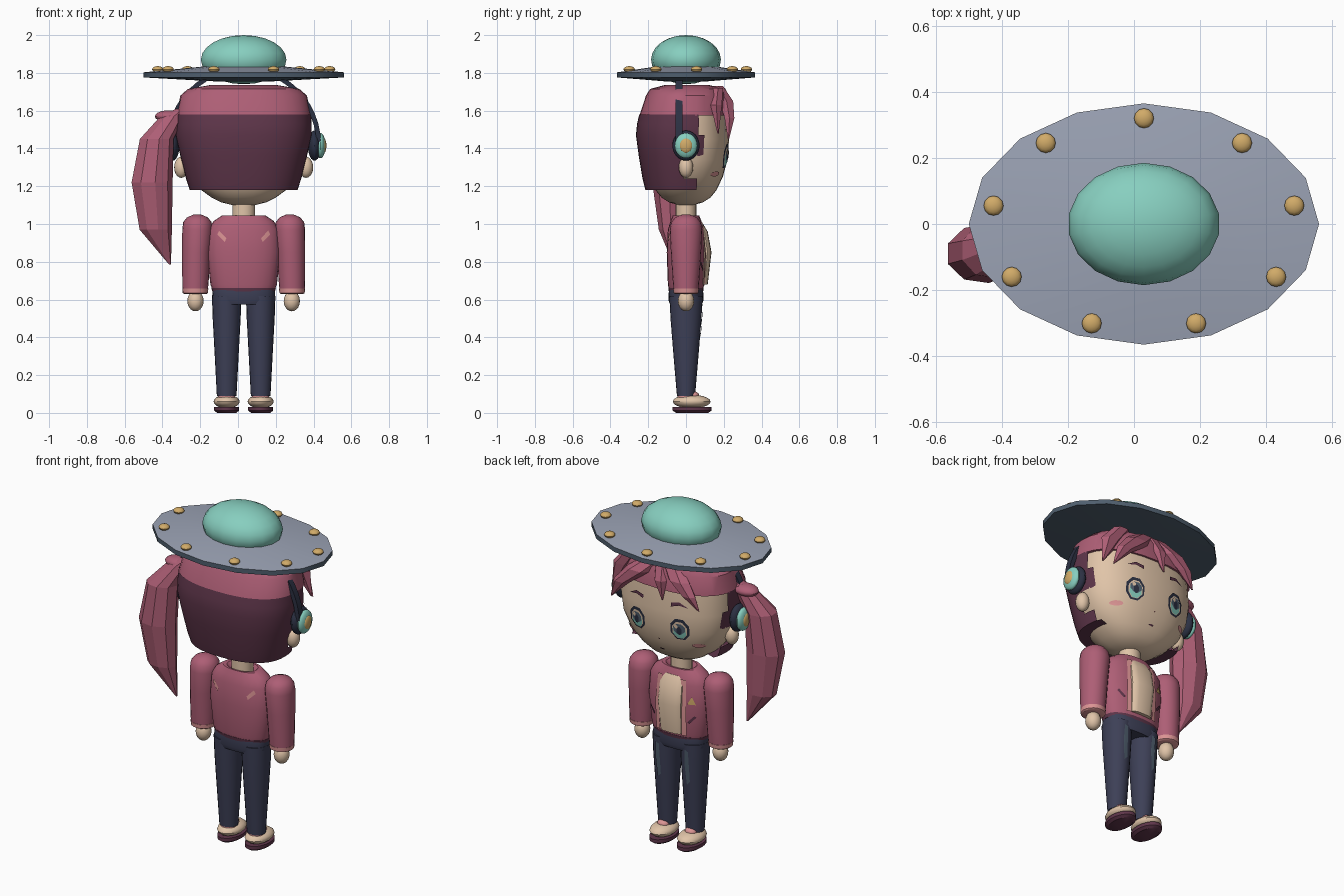
import bpy, bmesh, math
from mathutils import Vector, Matrix

if "Cube" in bpy.data.objects:
    bpy.data.objects.remove(bpy.data.objects["Cube"])

CX = 0.03  # body centre line
BUILT = []


def material(name, *srgb):
    m = bpy.data.materials.new(name)
    col = [((c + 0.055) / 1.055) ** 2.4 for c in srgb] + [1]
    m.use_nodes = True
    m.diffuse_color = col
    m.node_tree.nodes["Principled BSDF"].inputs["Base Color"].default_value = col
    return m


teal = material("teal", .53, .81, .75)
grey = material("metal grey", .61, .64, .71)
slate = material("slate", .31, .37, .43)
gold = material("gold", .82, .67, .41)
rose = material("rose", .68, .37, .46)
maroon = material("dark maroon", .37, .21, .29)
navy = material("denim navy", .24, .25, .34)
skin = material("skin", .88, .77, .66)
pink = material("light pink", .86, .58, .58)
black = material("dark blue", .17, .19, .26)


def finish(name, bm, mats, flat=False, fix=True):
    if fix:
        bmesh.ops.recalc_face_normals(bm, faces=bm.faces)
    me = bpy.data.meshes.new(name)
    bm.to_mesh(me)
    bm.free()
    for m in mats:
        me.materials.append(m)
    ob = bpy.data.objects.new(name, me)
    bpy.context.collection.objects.link(ob)
    if not flat:
        BUILT.append(ob)
    return ob


def bridge(loops):
    """Skin a list of equal point loops and cap both ends."""
    bm = bmesh.new()
    rows = [[bm.verts.new(p) for p in loop] for loop in loops]
    n = len(rows[0])
    for a, b in zip(rows, rows[1:]):
        for i in range(n):
            j = (i + 1) % n
            bm.faces.new((a[i], a[j], b[j], b[i]))
    bm.faces.new(rows[0][::-1])
    bm.faces.new(rows[-1])
    return bm


def oval(x, y, z, rx, ry, seg, power):
    pts = []
    for i in range(seg):
        c, s = math.cos(math.tau * i / seg), math.sin(math.tau * i / seg)
        pts.append((CX + x + rx * math.copysign(abs(c) ** (2 / power), c),
                    y + ry * math.copysign(abs(s) ** (2 / power), s), z))
    return pts


def loft(name, rings, mat, x=0, seg=20, power=2, flat=False):
    """Rings are (z, rx, ry, y) with an optional x shift."""
    loops = [oval(x + (r[4] if len(r) > 4 else 0), r[3], r[0], r[1], r[2], seg, power) for r in rings]
    return finish(name, bridge(loops), [mat], flat)


def ball(name, loc, size, mat, seg=16, rows=10):
    bm = bmesh.new()
    bmesh.ops.create_uvsphere(bm, u_segments=seg, v_segments=rows, radius=1)
    bm.transform(Matrix.Translation((CX + loc[0], loc[1], loc[2])) @ Matrix.Diagonal((*size, 1)))
    return finish(name, bm, [mat])


def surface(rings, power, x, z):
    """Front or back depth of a loft at x, z."""
    for a, b in zip(rings, rings[1:]):
        if a[0] <= z <= b[0]:
            t = (z - a[0]) / (b[0] - a[0])
            rx, ry, y = (a[k] + (b[k] - a[k]) * t for k in (1, 2, 3))
            return y, ry * max(0, 1 - min(1, abs(x) / rx) ** power) ** (1 / power)
    return 0, 0


def plate(name, pts, rings, power, mat, lift=.007, side=1, shift=0):
    """Thin fan of faces that follows a lofted surface."""
    def on(x, z):
        y, d = surface(rings, power, x, z)
        return Vector((CX + shift + x, y + side * (d + lift), z))
    bm = bmesh.new()
    n = len(pts)
    mid = bm.verts.new(on(sum(p[0] for p in pts) / n, sum(p[1] for p in pts) / n))
    vs = [bm.verts.new(on(*p)) for p in pts]
    for i in range(n):
        f = bm.faces.new((mid, vs[i], vs[(i + 1) % n]))
        f.normal_update()
        if f.normal.y * side < 0:
            f.normal_flip()
    return finish(name, bm, [mat], fix=False)


def disc(x, z, rx, rz, seg=10, turn=0):
    return [(x + rx * math.cos(math.tau * (i + turn) / seg), z + rz * math.sin(math.tau * (i + turn) / seg))
            for i in range(seg)]


# saucer hat: dish with dark underside, dome and rivets
hat = loft("saucer_brim", [(1.755, .15, .11, 0), (1.776, .53, .365, 0), (1.803, .53, .365, 0), (1.835, .2, .15, 0)],
           grey, seg=16)
hat.data.materials.append(slate)
for f in hat.data.polygons:
    f.material_index = 0 if f.normal.z > .5 else 1
ball("saucer_dome", (0, 0, 1.87), (.23, .185, .13), teal, 18, 12)
for i in range(9):
    a = math.radians(90 + 40 * i)
    ball("rivet", (.462 * math.cos(a), .32 * math.sin(a), 1.819), (.03, .03, .017), gold, 12, 8)

# head, ears and neck
HEAD = [(1.10, .06, .04, 0), (1.115, .12, .09, 0), (1.14, .17, .13, 0), (1.18, .225, .162, 0), (1.25, .29, .195, 0),
        (1.34, .33, .22, 0), (1.45, .345, .228, 0), (1.62, .335, .215, 0)]
loft("head", HEAD, skin, seg=32, power=2.4)
loft("neck", [(1.0, .06, .055, 0), (1.13, .06, .055, 0)], skin)
for s in (1, -1):
    ball("ear", (s * .33, 0, 1.3), (.038, .038, .056), skin)

# hair shell, opened around the face and ears
shell = loft("hair_back", [(1.18, .19, .13, -.01), (1.18, .285, .205, -.01), (1.24, .305, .218, -.012),
                           (1.36, .335, .236, -.014), (1.47, .36, .25, -.015), (1.53, .36, .247, -.012),
                           (1.58, .357, .238, -.01)], maroon, seg=48, power=2.4)
bm = bmesh.new()
bm.from_mesh(shell.data)
doomed = []
for f in bm.faces:
    c = f.calc_center_median()
    edge = .06 if c.z < 1.24 else -.03 if c.z < 1.36 else .08
    if c.y > edge or len(f.verts) > 4:
        doomed.append(f)
bmesh.ops.delete(bm, geom=doomed, context="FACES")
bm.to_mesh(shell.data)
bm.free()
loft("hair_cap", [(1.575, .357, .238, -.008), (1.68, .335, .215, .003), (1.715, .295, .195, .005),
                  (1.735, .18, .12, .005)], rose, seg=32, power=2.4)

# fringe locks: z, rx, ry, y, x
locks = [
    [(1.73, .06, .03, .17, .04), (1.65, .075, .04, .215, .13), (1.56, .05, .03, .23, .23), (1.45, .004, .004, .225, .3)],
    [(1.72, .05, .03, .17, .2), (1.63, .06, .035, .16, .27), (1.48, .004, .004, .17, .33)],
    [(1.72, .04, .03, .18, .0), (1.63, .04, .035, .22, -.02), (1.52, .004, .004, .235, -.04)],
    [(1.73, .06, .03, .17, -.05), (1.65, .07, .04, .21, -.13), (1.58, .045, .03, .22, -.2), (1.5, .004, .004, .21, -.26)],
]
for rings in locks:
    loft("fringe_lock", rings, rose, seg=6, flat=True)

# side ponytail with its tie
loft("ponytail", [(1.61, .03, .03, -.04, -.33), (1.57, .065, .05, -.05, -.38), (1.45, .092, .085, -.08, -.463),
                  (1.22, .112, .09, -.09, -.488), (.97, .088, .065, -.08, -.468), (.785, .005, .005, -.06, -.39)],
     rose, seg=9, flat=True)
ball("ponytail_tie", (-.395, -.04, 1.57), (.075, .055, .032), rose)

# headphones: arched band and layered cups
arc = []
for i in range(25):
    a = math.pi * i / 24
    arc.append([(CX + r * math.cos(a), y, 1.42 + (r + .005) * math.sin(a))
                for r, y in ((.385, -.055), (.41, -.055), (.41, -.018), (.385, -.018))])
finish("headphone_band", bridge(arc), [black])
for s in (1, -1):
    ball("headphone_cup", (s * .375, 0, 1.415), (.035, .072, .08), black, 20, 12)
    ball("headphone_disc", (s * .407, 0, 1.415), (.026, .06, .067), teal, 20, 12)
    ball("headphone_button", (s * .424, 0, 1.415), (.014, .035, .04), gold)

# painted face
for s in (1, -1):
    layers = [("eye_outline", black, 0, 0, .058, .068), ("eye_white", skin, 0, -.004, .045, .054),
              ("eye_iris", teal, 0, -.012, .038, .044), ("eye_iris_top", slate, 0, .006, .036, .032),
              ("eye_pupil", black, 0, -.005, .016, .026), ("eye_glint", skin, .016, .02, .011, .012)]
    for k, (name, mat, dx, dz, rx, rz) in enumerate(layers):
        plate(name, disc(s * .138 + dx, 1.36 + dz, rx, rz, 8, .5), HEAD, 2.4, mat, .005 + .0015 * k)
    plate("eyebrow", [(s * .09, 1.49), (s * .14, 1.505), (s * .19, 1.495), (s * .14, 1.522), (s * .09, 1.512)],
          HEAD, 2.4, maroon)
    plate("blush", disc(s * .222, 1.265, .032, .014), HEAD, 2.4, pink)
plate("mouth", disc(0, 1.2, .018, .005, 6), HEAD, 2.4, maroon)
plate("nose", disc(0, 1.27, .006, .004, 6), HEAD, 2.4, pink)

# jacket, shirt front and trim
TORSO = [(.65, .165, .09, 0), (.68, .176, .096, 0), (.85, .195, .102, 0), (.97, .186, .096, 0),
         (1.015, .16, .082, 0), (1.045, .115, .07, 0)]
loft("jacket", TORSO + [(1.045, .09, .06, 0), (1.02, .06, .05, 0)], rose, seg=24, power=2.3)
loft("jacket_hem", [(.643, .166, .091, 0), (.662, .171, .094, 0)], maroon, seg=24, power=2.3)
SHIRT = [(.68, .07, .035, .08), (.85, .078, .045, .09), (.96, .075, .035, .08), (1.01, .06, .025, .06)]
loft("shirt", SHIRT, skin, seg=16, power=3)
for s in (1, -1):
    plate("jacket_edge", [(s * .07, .675), (s * .098, .675), (s * .1, .84), (s * .09, 1.0), (s * .06, 1.0),
                          (s * .074, .84)], TORSO, 2.3, pink, .009)
    plate("pocket_slit", [(s * .105, .76), (s * .115, .75), (s * .15, .79), (s * .142, .8)], TORSO, 2.3, maroon)
    plate("back_mark", [(s * .13, .965), (s * .14, .945), (s * .1, .905), (s * .092, .925)], TORSO, 2.3, pink, .005, -1)
plate("pin", [(-.105, .865), (-.15, .865), (-.128, .91)], TORSO, 2.3, gold)

# arms, hands, jeans and shoes
LEG = [(.09, .052, .048, 0), (.3, .063, .066, 0), (.5, .074, .082, 0), (.62, .078, .088, 0)]
loft("jeans_hips", [(.575, .155, .085, 0), (.6, .168, .094, 0), (.655, .164, .09, 0)], navy, seg=24, power=2.5)
for s in (1, -1):
    loft("sleeve", [(.635, .066, .064, 0, s * .012), (.7, .07, .07, 0, s * .01), (.85, .075, .08, 0, s * .006),
                    (.97, .08, .086, 0), (1.01, .075, .078, 0), (1.035, .055, .058, 0), (1.05, .02, .02, 0)],
         rose, x=s * .245)
    loft("cuff", [(.63, .06, .058, 0), (.635, .067, .066, 0), (.658, .069, .068, 0)], pink, x=s * .256)
    ball("hand", (s * .255, 0, .592), (.043, .043, .054), skin)
    loft("jeans_leg", LEG, navy, x=s * .09)
    plate("denim_fade", [(-.014, .4), (.006, .38), (.016, .5), (.012, .59), (-.01, .58)], LEG, 2, slate,
          .004, 1, s * .095)
    loft("ankle", [(.07, .045, .045, 0), (.108, .045, .045, 0)], pink, x=s * .09)
    ball("shoe_tongue", (s * .09, .04, .092), (.035, .03, .022), pink)
    ball("shoe", (s * .09, .03, .06), (.069, .1, .036), skin)
    loft("shoe_sole", [(0, .05, .085, .032), (.012, .066, .103, .032), (.032, .066, .103, .032)], maroon, x=s * .09)

# smooth shading with sharp creases
bpy.ops.object.select_all(action="DESELECT")
for ob in BUILT:
    ob.select_set(True)
bpy.context.view_layer.objects.active = BUILT[0]
bpy.ops.object.shade_smooth_by_angle(angle=math.radians(35))
